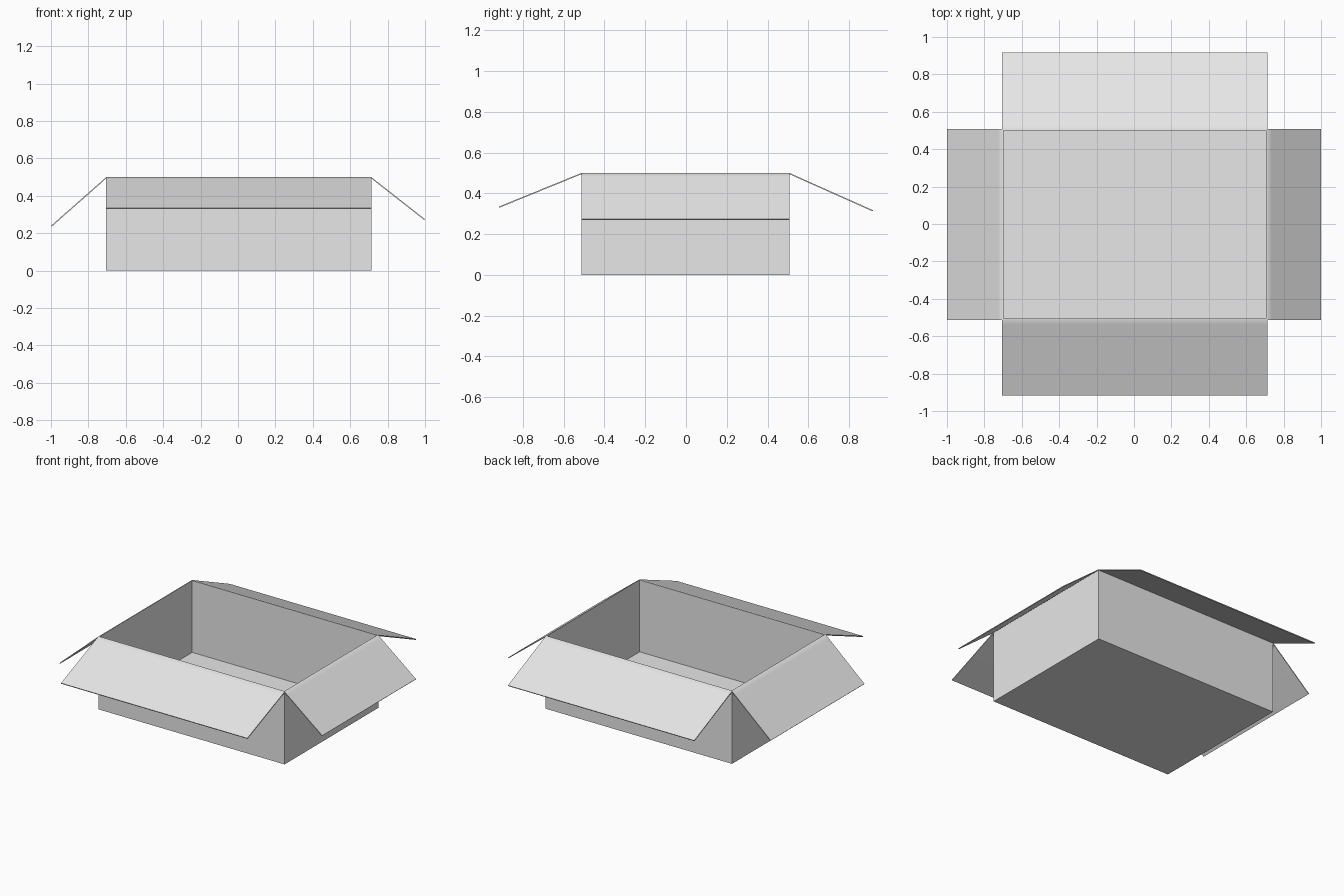
import bpy, bmesh
from mathutils import Vector

if "Cube" in bpy.data.objects:
    bpy.data.objects.remove(bpy.data.objects["Cube"], do_unlink=True)

X0, X1, Y0, Y1, TOP = -0.705, 0.713, -0.512, 0.507, 0.5
T = 0.006       # sheet thickness
FOLD = 0.03     # soft crease width

card = bpy.data.materials.new("plain_grey_card")
card.use_nodes = True
grey = (0.8, 0.8, 0.8, 1)
card.diffuse_color = grey
card.node_tree.nodes["Principled BSDF"].inputs["Base Color"].default_value = grey


def finish(name, bm, smooth=False):
    bmesh.ops.recalc_face_normals(bm, faces=bm.faces)
    mesh = bpy.data.meshes.new(name)
    bm.to_mesh(mesh)
    bm.free()
    mesh.materials.append(card)
    obj = bpy.data.objects.new(name, mesh)
    bpy.context.collection.objects.link(obj)
    if smooth:
        bpy.ops.object.select_all(action="DESELECT")
        obj.select_set(True)
        bpy.context.view_layer.objects.active = obj
        bpy.ops.object.shade_smooth_by_angle(angle=0.87)
    return obj


# Open tray: a floor with four walls, thickened inwards
bm = bmesh.new()
rim = TOP - T
corners = [(X0, Y0), (X1, Y0), (X1, Y1), (X0, Y1)]
low = [bm.verts.new((x, y, 0)) for x, y in corners]
high = [bm.verts.new((x, y, rim)) for x, y in corners]
bm.faces.new(low[::-1])
for i in range(4):
    j = (i + 1) % 4
    bm.faces.new((low[i], low[j], high[j], high[i]))
tray = finish("box_body", bm)
shell = tray.modifiers.new("card_thickness", "SOLIDIFY")
shell.thickness = T
shell.offset = -1
shell.use_even_offset = True


# Flap: rim strip, soft crease and sloping panel, extruded along its wall
def flap(name, hinge, tip, tip_z, start, end, axis):
    out = 1 if tip > hinge else -1
    slope = Vector((tip - hinge, tip_z - TOP)).normalized()
    under = Vector((-out * abs(slope.y), -abs(slope.x))) * T
    fold = Vector((hinge, TOP))
    crease = fold + slope * FOLD
    edge = Vector((tip, tip_z))
    inner = Vector((hinge - out * T, TOP))
    profile = [inner, fold, crease, edge, edge + under, crease + under,
               Vector((hinge, rim)), Vector((inner.x, rim))]
    bm = bmesh.new()
    ends = []
    for along in (start, end):
        ends.append([bm.verts.new((p.x, along, p.y) if axis == "x"
                                  else (along, p.x, p.y)) for p in profile])
    a, b = ends
    n = len(profile)
    for i in range(n):
        j = (i + 1) % n
        bm.faces.new((a[i], a[j], b[j], b[i]))
    # End caps follow the sheet as a row of quads
    for side in ends:
        for i in range(n // 2 - 1):
            bm.faces.new((side[i], side[i + 1], side[n - 2 - i], side[n - 1 - i]))
    finish(name, bm, smooth=True)


flap("right_flap", X0, -1.0, 0.24, Y0, Y1, "x")
flap("left_flap", X1, 1.0, 0.275, Y0, Y1, "x")
flap("front_flap", Y0, -0.917, 0.335, X0, X1, "y")
flap("back_flap", Y1, 0.917, 0.317, X0, X1, "y")
